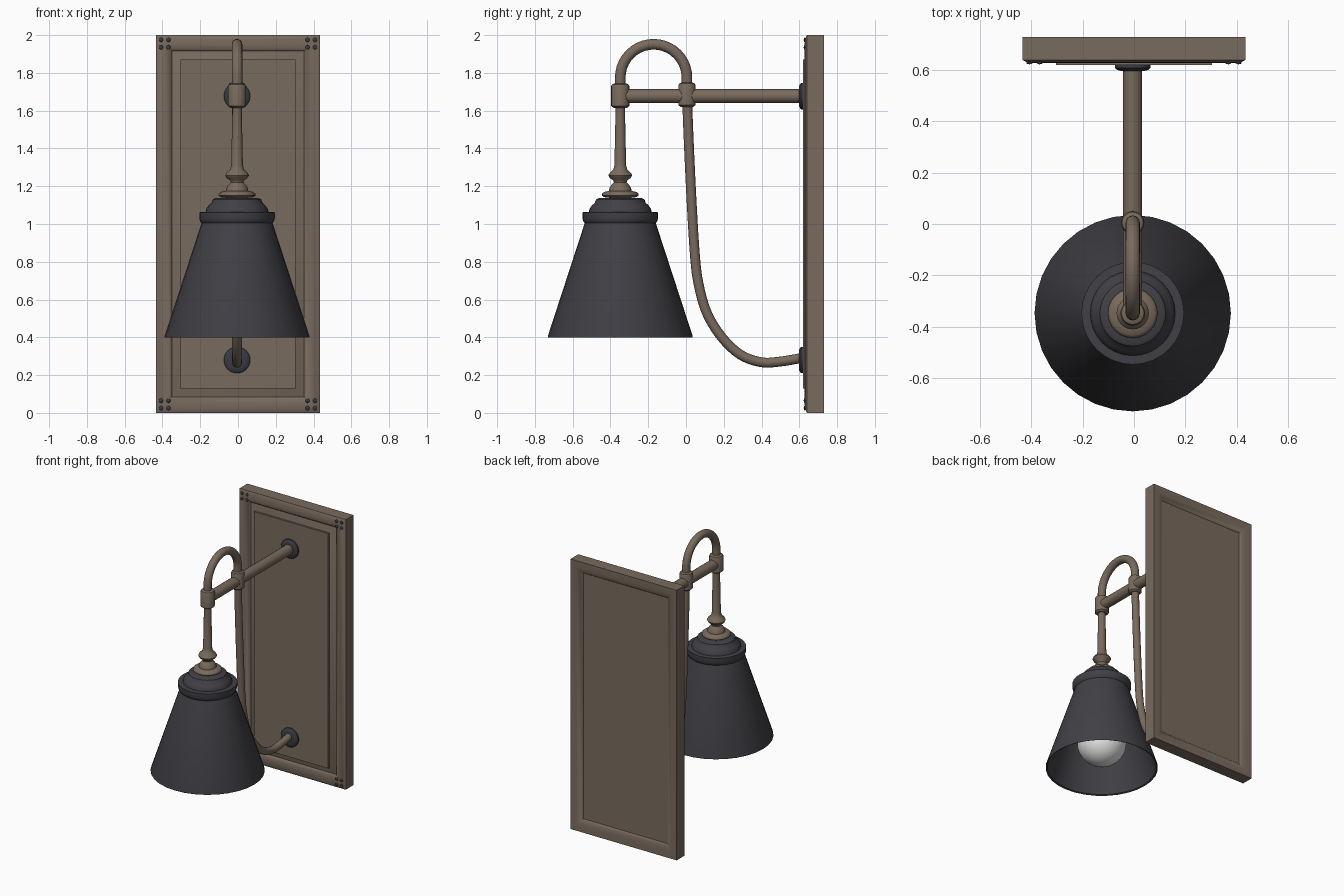
import bpy, bmesh, math
from mathutils import Vector, Matrix

cube = bpy.data.objects.get("Cube")
if cube:
    bpy.data.objects.remove(cube, do_unlink=True)


def material(name, rgb):
    m = bpy.data.materials.new(name)
    m.use_nodes = True
    m.diffuse_color = (*rgb, 1)
    m.node_tree.nodes["Principled BSDF"].inputs["Base Color"].default_value = (*rgb, 1)
    return m


BRONZE = material("aged bronze", (0.19, 0.145, 0.11))
DARK = material("charcoal metal", (0.053, 0.051, 0.06))
IRON = material("dark iron", (0.04, 0.044, 0.056))
GLASS = material("white bulb", (0.8, 0.8, 0.8))

LAMP_X, LAMP_Y = -0.005, -0.348   # lamp axis
ARM_Z, REAR_Y = 1.677, 0.005      # horizontal arm height, rear coupler


def finish(name, bm, mat, angle=35):
    bmesh.ops.recalc_face_normals(bm, faces=bm.faces[:])
    me = bpy.data.meshes.new(name)
    bm.to_mesh(me)
    bm.free()
    me.materials.append(mat)
    me.shade_smooth()
    me.set_sharp_from_angle(angle=math.radians(angle))
    ob = bpy.data.objects.new(name, me)
    bpy.context.collection.objects.link(ob)
    return ob


def bridge(bm, rings, cap=True):
    for a, b in zip(rings, rings[1:]):
        n = len(a)
        for i in range(n):
            j = (i + 1) % n
            bm.faces.new((a[i], a[j], b[j], b[i]))
    if cap:
        bm.faces.new(rings[0])
        bm.faces.new(rings[-1])


def lathe(name, profile, loc, mat, sides=32, axis="Z", angle=35):
    """Revolve (radius, height) pairs; axis Y turns height towards -y."""
    bm = bmesh.new()
    turn = Matrix.Rotation(math.pi / 2, 4, "X") if axis == "Y" else Matrix()
    rings = []
    for r, h in profile:
        ring = []
        for i in range(sides):
            t = math.tau * i / sides
            p = Vector((r * math.cos(t), r * math.sin(t), h))
            ring.append(bm.verts.new(turn @ p + Vector(loc)))
        rings.append(ring)
    bridge(bm, rings)
    return finish(name, bm, mat, angle)


def tube(name, path, radius, sides=16):
    """Round tube along a (y, z) path in the lamp's plane."""
    bm = bmesh.new()
    pts = [Vector((LAMP_X, y, z)) for y, z in path]
    side = Vector((1, 0, 0))
    rings = []
    for k, p in enumerate(pts):
        d = (pts[min(k + 1, len(pts) - 1)] - pts[max(k - 1, 0)]).normalized()
        up = d.cross(side)
        rings.append([bm.verts.new(p + radius * (math.cos(t) * side + math.sin(t) * up))
                      for t in (math.tau * i / sides for i in range(sides))])
    bridge(bm, rings)
    return finish(name, bm, BRONZE, 40)


def smooth_path(pts, steps=5):
    """Catmull-Rom through the given points."""
    p = [Vector(q) for q in pts]
    p = [2 * p[0] - p[1]] + p + [2 * p[-1] - p[-2]]
    out = []
    for a, b, c, d in zip(p, p[1:], p[2:], p[3:]):
        for s in range(steps):
            t = s / steps
            out.append(0.5 * (2 * b + (c - a) * t + (2 * a - 5 * b + 4 * c - d) * t * t
                              + (3 * b - a - 3 * c + d) * t ** 3))
    return out + [p[-2]]


# Wall plate: moulded frame with a raised front panel and a recessed back
bm = bmesh.new()
W, H = 0.435, 2.0
section = [(0.09, 0.705), (0.075, 0.718), (0.045, 0.73), (0, 0.73), (0, 0.64),
           (0.02, 0.63), (0.05, 0.628), (0.072, 0.636), (0.085, 0.652),
           (0.13, 0.634), (0.13, 0.62)]
rings = []
for inset, y in section:
    x, z0, z1 = W - inset, inset, H - inset
    rings.append([bm.verts.new((sx, y, sz)) for sx, sz in
                  ((-x, z0), (x, z0), (x, z1), (-x, z1))])
bridge(bm, rings)
finish("wall_plate", bm, BRONZE, 32)

# Four studs in each corner of the frame
bm = bmesh.new()
for sx in (-1, 1):
    for cz in (0.045, H - 0.045):
        for dx, dz in ((1, 1), (1, -1), (-1, 1), (-1, -1)):
            m = (Matrix.Translation((sx * 0.388 + dx * 0.02, 0.629, cz + dz * 0.02))
                 @ Matrix.Diagonal((1, 0.5, 1, 1)))
            bmesh.ops.create_uvsphere(bm, u_segments=10, v_segments=6, radius=0.012, matrix=m)
finish("corner_studs", bm, IRON, 60)

# Wall rosettes
for name, z in (("upper_rosette", ARM_Z), ("lower_rosette", 0.28)):
    lathe(name, [(0.07, 0), (0.07, 0.016), (0.06, 0.024), (0.045, 0.028)],
          (LAMP_X, 0.625, z), IRON, 24, "Y")

# Arms and tubes
tube("horizontal_arm", [(LAMP_Y, ARM_Z), (0.62, ARM_Z)], 0.037)
mid, rad = (LAMP_Y + REAR_Y) / 2, (REAR_Y - LAMP_Y) / 2
arch = [(mid - rad * math.cos(math.pi * i / 20), 1.775 + rad * math.sin(math.pi * i / 20))
        for i in range(21)]
tube("top_arch", [(LAMP_Y, 1.7)] + arch + [(REAR_Y, 1.7)], 0.028)
tube("lower_brace", smooth_path([(REAR_Y, 1.68), (0.014, 1.45), (0.028, 1.15), (0.046, 0.85),
                                 (0.065, 0.69), (0.11, 0.53), (0.19, 0.4), (0.29, 0.307),
                                 (0.4, 0.268), (0.5, 0.272), (0.61, 0.29)]), 0.026)

# Couplers where the tubes meet the arm
collar = [(0.034, -0.066), (0.048, -0.056), (0.048, 0.05), (0.044, 0.058), (0.032, 0.064)]
lathe("front_coupler", collar, (LAMP_X, LAMP_Y, 1.68), BRONZE, 20)
lathe("rear_coupler", [(r * 0.94, h) for r, h in collar], (LAMP_X, REAR_Y, 1.685), BRONZE, 20)

# Turned stem with bead and ring
lathe("stem", [(0.05, 1.125), (0.05, 1.138), (0.085, 1.142), (0.097, 1.15), (0.097, 1.16),
               (0.085, 1.17), (0.06, 1.175), (0.057, 1.19), (0.048, 1.205), (0.034, 1.22),
               (0.036, 1.23), (0.055, 1.243), (0.063, 1.257), (0.055, 1.272), (0.037, 1.288),
               (0.031, 1.31), (0.025, 1.6), (0.025, 1.68)],
      (LAMP_X, LAMP_Y, 0), BRONZE, 24, angle=50)

# Lamp shade, a thin open shell
lathe("shade", [(0.05, 1.06), (0.165, 1.04), (0.18, 1.0), (0.373, 0.405), (0.383, 0.4),
                (0.383, 0.408), (0.188, 1.005), (0.196, 1.015), (0.2, 1.03), (0.2, 1.062),
                (0.166, 1.064), (0.163, 1.08), (0.15, 1.098), (0.135, 1.112),
                (0.128, 1.13), (0.115, 1.137), (0.05, 1.138)],
      (LAMP_X, LAMP_Y, 0), DARK, 32)

# Bulb with socket
bm = bmesh.new()
bmesh.ops.create_uvsphere(bm, u_segments=24, v_segments=16, radius=0.17,
                          matrix=Matrix.Translation((LAMP_X, LAMP_Y, 0.6)))
finish("bulb", bm, GLASS, 60)
lathe("bulb_neck", [(0.13, 0.7), (0.085, 0.78), (0.065, 0.86)], (LAMP_X, LAMP_Y, 0), GLASS, 24)
lathe("socket", [(0.07, 0.85), (0.07, 1.07)], (LAMP_X, LAMP_Y, 0), DARK, 24)
